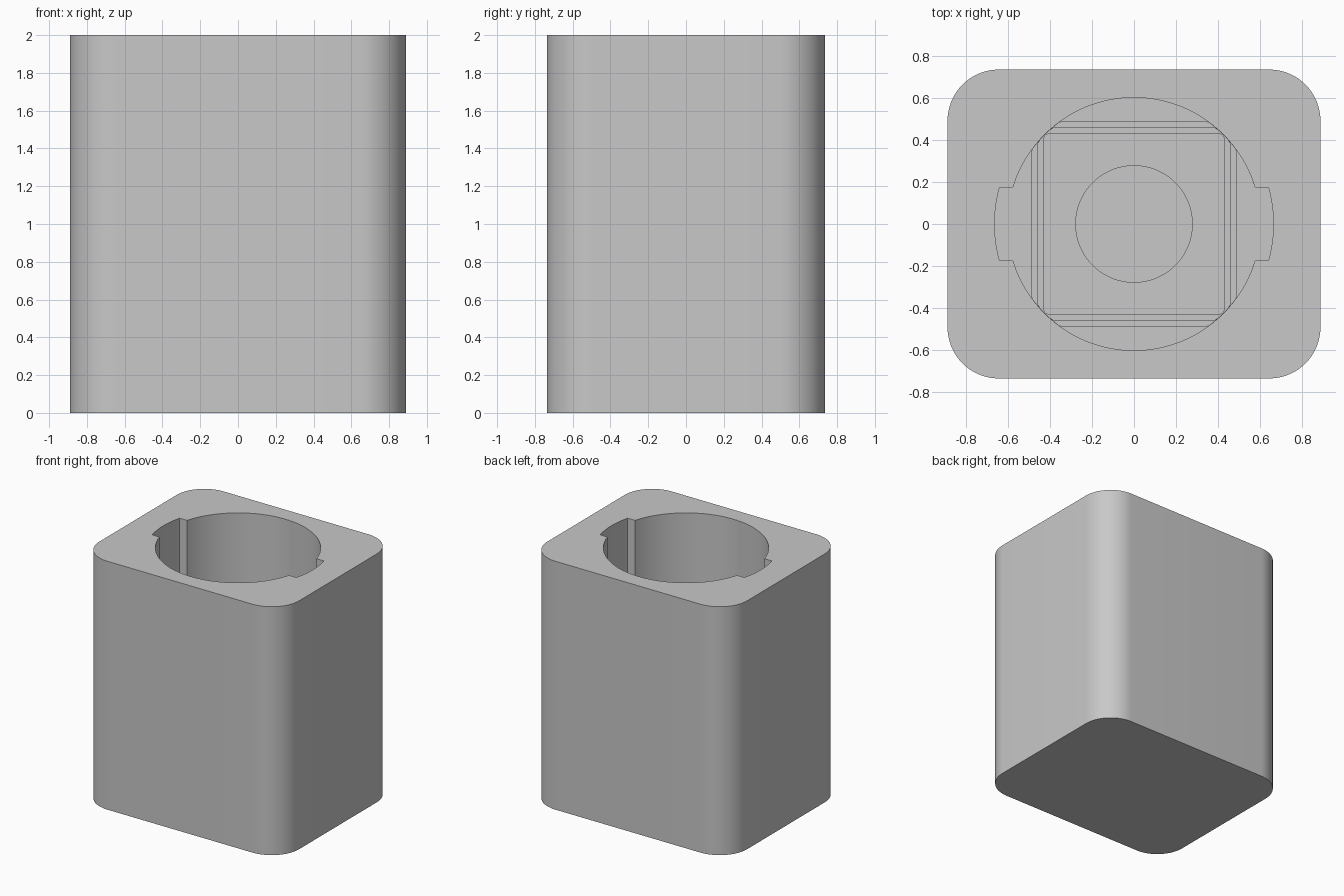
import bpy, bmesh, math

if "Cube" in bpy.data.objects:
    bpy.data.objects.remove(bpy.data.objects["Cube"])

BORE_R, SLOT_R, SLOT_HALF = 0.603, 0.665, 0.175
FLOOR_Z = 0.30          # floor of the main bore
SEGMENTS = 128

grey = bpy.data.materials.new("plain grey")
grey.diffuse_color = (0.58, 0.58, 0.58, 1)
grey.use_nodes = True
grey.node_tree.nodes["Principled BSDF"].inputs["Base Color"].default_value = grey.diffuse_color


def prism(name, points, z0, z1):
    """Extrude a flat outline between two heights."""
    bm = bmesh.new()
    face = bm.faces.new([bm.verts.new((x, y, z0)) for x, y in points])
    ext = bmesh.ops.extrude_face_region(bm, geom=[face])
    for v in ext["geom"]:
        if isinstance(v, bmesh.types.BMVert):
            v.co.z = z1
    bmesh.ops.recalc_face_normals(bm, faces=bm.faces)
    mesh = bpy.data.meshes.new(name)
    bm.to_mesh(mesh)
    bm.free()
    mesh.materials.append(grey)
    obj = bpy.data.objects.new(name, mesh)
    bpy.context.collection.objects.link(obj)
    return obj


def arc(radius, a0, a1, steps, cx=0, cy=0):
    return [(cx + radius * math.cos(a0 + (a1 - a0) * i / steps),
             cy + radius * math.sin(a0 + (a1 - a0) * i / steps))
            for i in range(steps + 1)]


def rounded_rectangle(hx, hy, r):
    points = []
    for i, (sx, sy) in enumerate([(1, 1), (-1, 1), (-1, -1), (1, -1)]):
        a = i * math.pi / 2
        points += arc(r, a, a + math.pi / 2, 16, sx * (hx - r), sy * (hy - r))
    return points


def circle(radius):
    return arc(radius, 0, math.tau, SEGMENTS)[:-1]


def clipped_circle(radius, half):
    """Circle with four flat sides."""
    return [(max(-half, min(half, x)), max(-half, min(half, y)))
            for x, y in circle(radius)]


# Outer block with rounded upright corners
body = prism("holder_body", rounded_rectangle(0.89, 0.737, 0.245), 0, 2)

# Round bore and the two key slots beside it
cutters = [prism("bore_cutter", circle(BORE_R), FLOOR_Z, 2.1)]
a = math.asin(SLOT_HALF / SLOT_R)
slot = arc(SLOT_R, -a, a, 12) + arc(SLOT_R, math.pi - a, math.pi + a, 12)
cutters.append(prism("slot_cutter", slot, FLOOR_Z, 2.1))

# Shallow square steps in the floor, then the central round recess
for i, half in enumerate((0.49, 0.46, 0.43)):
    cutters.append(prism("floor_step_cutter", clipped_circle(BORE_R - 0.001, half),
                         FLOOR_Z - 0.03 * (i + 1), FLOOR_Z + 0.1))
cutters.append(prism("centre_recess_cutter", circle(0.278), 0.12, FLOOR_Z + 0.15))

bpy.context.view_layer.objects.active = body
body.select_set(True)
for cutter in cutters:
    mod = body.modifiers.new("cut", "BOOLEAN")
    mod.operation = "DIFFERENCE"
    mod.solver = "EXACT"
    mod.object = cutter
    bpy.ops.object.modifier_apply(modifier=mod.name)
for cutter in cutters:
    bpy.data.objects.remove(cutter, do_unlink=True)

bpy.ops.object.shade_smooth_by_angle(angle=math.radians(30))
